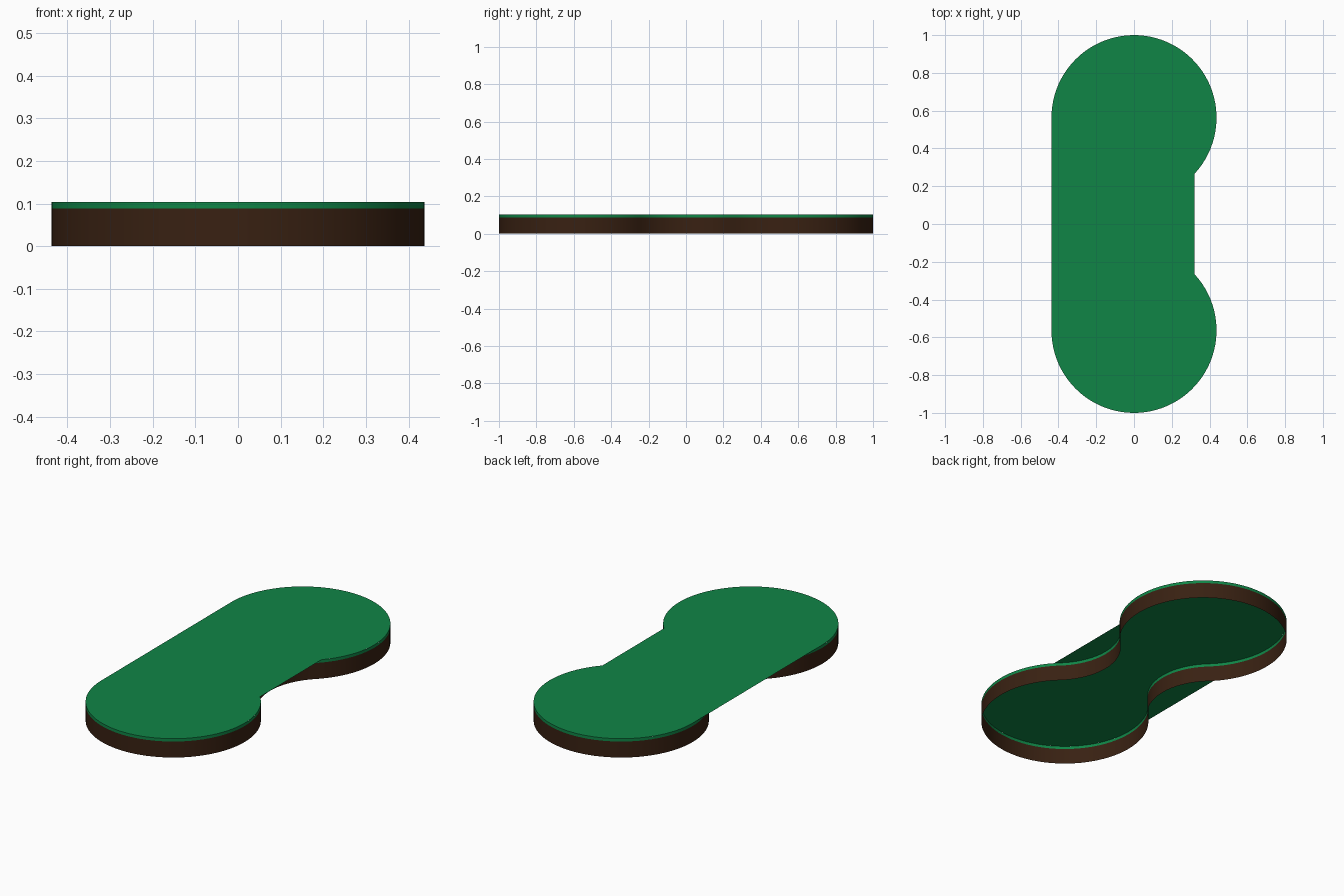
import bpy, bmesh
from math import sin, cos, atan2, pi

if "Cube" in bpy.data.objects:
    bpy.data.objects.remove(bpy.data.objects["Cube"])

R, CY = 0.437, 0.563          # end lobes
CX = 0.531                    # centre of the waist arc
WR = (CX**2 + CY**2)**0.5 - R # waist arc radius, tangent to the lobes
H, BAND = 0.104, 0.088
TH = atan2(CY, CX)

def arc(cx, cy, r, a0, a1, n):
    return [(cx + r*cos(a0 + (a1-a0)*i/n), cy + r*sin(a0 + (a1-a0)*i/n)) for i in range(n+1)]

def material(name, col):
    m = bpy.data.materials.new(name)
    m.diffuse_color = (*col, 1)
    m.use_nodes = True
    m.node_tree.nodes["Principled BSDF"].inputs["Base Color"].default_value = m.diffuse_color
    return m

def finish(name, bm, mat):
    me = bpy.data.meshes.new(name)
    bm.to_mesh(me)
    bm.free()
    ob = bpy.data.objects.new(name, me)
    bpy.context.collection.objects.link(ob)
    me.materials.append(mat)
    for p in me.polygons:
        p.use_smooth = True
    return ob

def wall(name, pts, z0, z1, mat):
    bm = bmesh.new()
    lo = [bm.verts.new((x, y, z0)) for x, y in pts]
    hi = [bm.verts.new((x, y, z1)) for x, y in pts]
    for i in range(len(pts)):
        j = (i+1) % len(pts)
        bm.faces.new((lo[i], lo[j], hi[j], hi[i]))
    return finish(name, bm, mat)

def sheet(name, pts, z, mat):
    bm = bmesh.new()
    f = bm.faces.new([bm.verts.new((x, y, z)) for x, y in pts])
    bmesh.ops.triangulate(bm, faces=[f])
    return finish(name, bm, mat)

# Counter-clockwise outline pieces
waist_right = arc(CX, 0, WR, pi+TH, pi-TH, 16)
waist_left = [(-x, -y) for x, y in waist_right]
upper_full = arc(0, CY, R, -TH, pi+TH, 64)
lower_full = [(-x, -y) for x, y in upper_full]
upper_flat = arc(0, CY, R, -TH, pi, 56)
lower_flat = arc(0, -CY, R, pi, 2*pi+TH, 56)

green = material("green", (0.005, 0.235, 0.062))
brown = material("dark_brown", (0.040, 0.015, 0.006))

# Walls pinch in on both sides; the top runs straight over the left waist
outline = waist_right[:-1] + upper_full[:-1] + waist_left[:-1] + lower_full[:-1]
wall("side_wall", outline, 0, BAND, brown)
wall("top_edge_band", outline, BAND, H, green)
sheet("top_surface", waist_right[:-1] + upper_flat + lower_flat[:-1], H, green)
